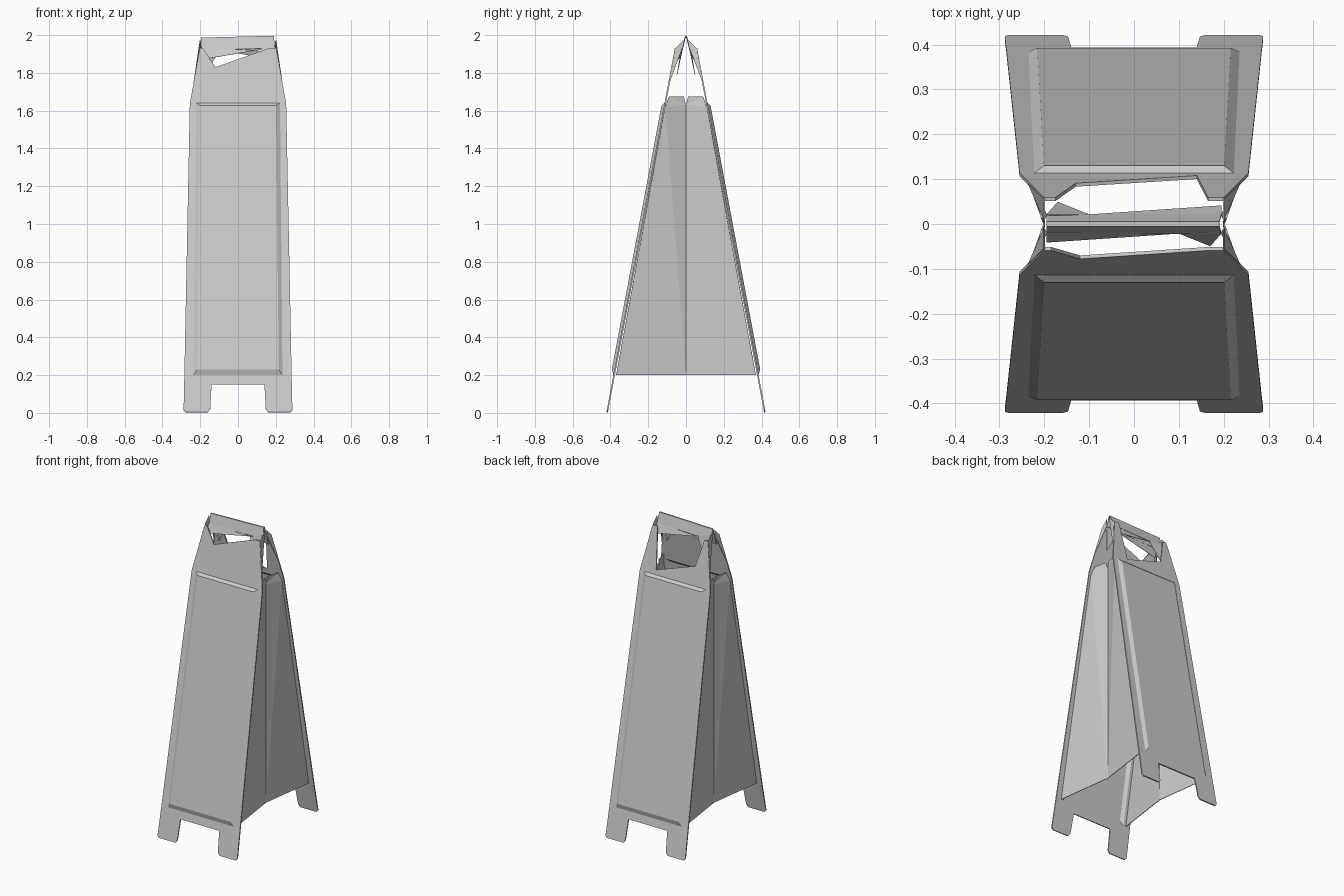
import bpy, bmesh
from mathutils import Vector

if "Cube" in bpy.data.objects:
    bpy.data.objects.remove(bpy.data.objects["Cube"])


def lean(z):
    # slope of each leaf of the A-frame
    return 0.418 - 0.188 * z


def sheet(name, polys, thick):
    # thin folded sheet from a few polygons
    bm = bmesh.new()
    for poly in polys:
        bm.faces.new([bm.verts.new(Vector(p)) for p in poly])
    bmesh.ops.remove_doubles(bm, verts=bm.verts, dist=0.0005)
    bmesh.ops.recalc_face_normals(bm, faces=bm.faces)
    bmesh.ops.triangulate(bm, faces=[f for f in bm.faces if len(f.verts) > 4])
    me = bpy.data.meshes.new(name)
    bm.to_mesh(me)
    bm.free()
    ob = bpy.data.objects.new(name, me)
    bpy.context.collection.objects.link(ob)
    mod = ob.modifiers.new("thickness", 'SOLIDIFY')
    mod.thickness = thick
    mod.offset = 0
    return ob


def leaf(name, side, rim):
    def place(pts):
        return [(x, side * (lean(z) + (o[0] if o else 0)), z) for x, z, *o in pts]

    def across(lo, hi):
        # symmetric quad between two half-width points
        return [(-lo[0], *lo[1:]), lo, hi, (-hi[0], *hi[1:])]

    low, high = (0.235, 0.20), (0.222, 1.64)
    plow, phigh = (0.215, 0.23, 0.014), (0.200, 1.625, 0.014)
    polys = [across((0.14, 0.15), low), across(low, plow),
             across(plow, phigh), across(phigh, high)]
    foot = [(0.14, 0.15), (0.147, 0.02), (0.16, 0.003), (0.277, 0.003),
            (0.288, 0.015), (0.284, 0.20), low]
    border = [low, (0.284, 0.20), (0.255, 1.64), high]
    step = [low, plow, phigh, high]
    for m in (1, -1):
        for poly in (foot, border, step):
            polys.append([(m * p[0], *p[1:]) for p in poly])
    # shoulders and the irregular grip opening
    polys.append([(-0.255, 1.64), (-0.222, 1.64), (0.222, 1.64), (0.255, 1.64)] + rim)
    sheet(name, [place(p) for p in polys], 0.008)


leaf("front_leaf", -1, [(0.2, 1.93), (0.165, 1.93), (-0.12, 1.83), (-0.185, 1.93), (-0.2, 1.93)])
leaf("back_leaf", 1, [(0.2, 1.93), (0.165, 1.93), (0.14, 1.67), (-0.13, 1.76),
                      (-0.175, 1.93), (-0.2, 1.93)])

for m, label in ((-1, "left"), (1, "right")):
    # folding side web, creased inward at the middle
    web = []
    for s in (-1, 1):
        web.append([(m * 0.2, 0, 0.2), (m * 0.25, s * 0.37, 0.2),
                    (m * 0.24, s * 0.11, 1.62), (m * 0.225, s * 0.09, 1.675),
                    (m * 0.205, s * 0.012, 1.675), (m * 0.2, 0, 1.63)])
    sheet(label + "_side_web", web, 0.004)
    # struts joining the leaves to the handle
    struts = []
    for s in (-1, 1):
        struts.append([(m * 0.235, s * 0.09, 1.74), (m * 0.2, s * 0.056, 1.93),
                       (m * 0.2, s * 0.012, 1.975), (m * 0.195, s * 0.02, 1.93)])
    sheet(label + "_handle_strut", struts, 0.004)

# carrying handle: narrow ridge of two plates
ridge = [[(-0.195, s * 0.02, 1.92), (0.195, s * 0.02, 1.93),
          (0.19, s * 0.004, 1.995), (-0.195, s * 0.004, 1.985)] for s in (-1, 1)]
ridge.append([(-0.195, -0.004, 1.985), (-0.195, 0.004, 1.985),
              (0.19, 0.004, 1.995), (0.19, -0.004, 1.995)])
sheet("handle_ridge", ridge, 0.004)

# inner grip flaps hanging below the handle
flaps = []
for s in (-1, 1):
    flaps.append([(-s * 0.17, s * 0.048, 1.79), (-s * 0.1, s * 0.02, 1.92),
                  (-s * 0.195, s * 0.02, 1.95)])
    flaps.append([(s * 0.195, s * 0.04, 1.87), (s * 0.195, s * 0.02, 1.93),
                  (-s * 0.1, s * 0.02, 1.92)])
sheet("grip_flaps", flaps, 0.003)
